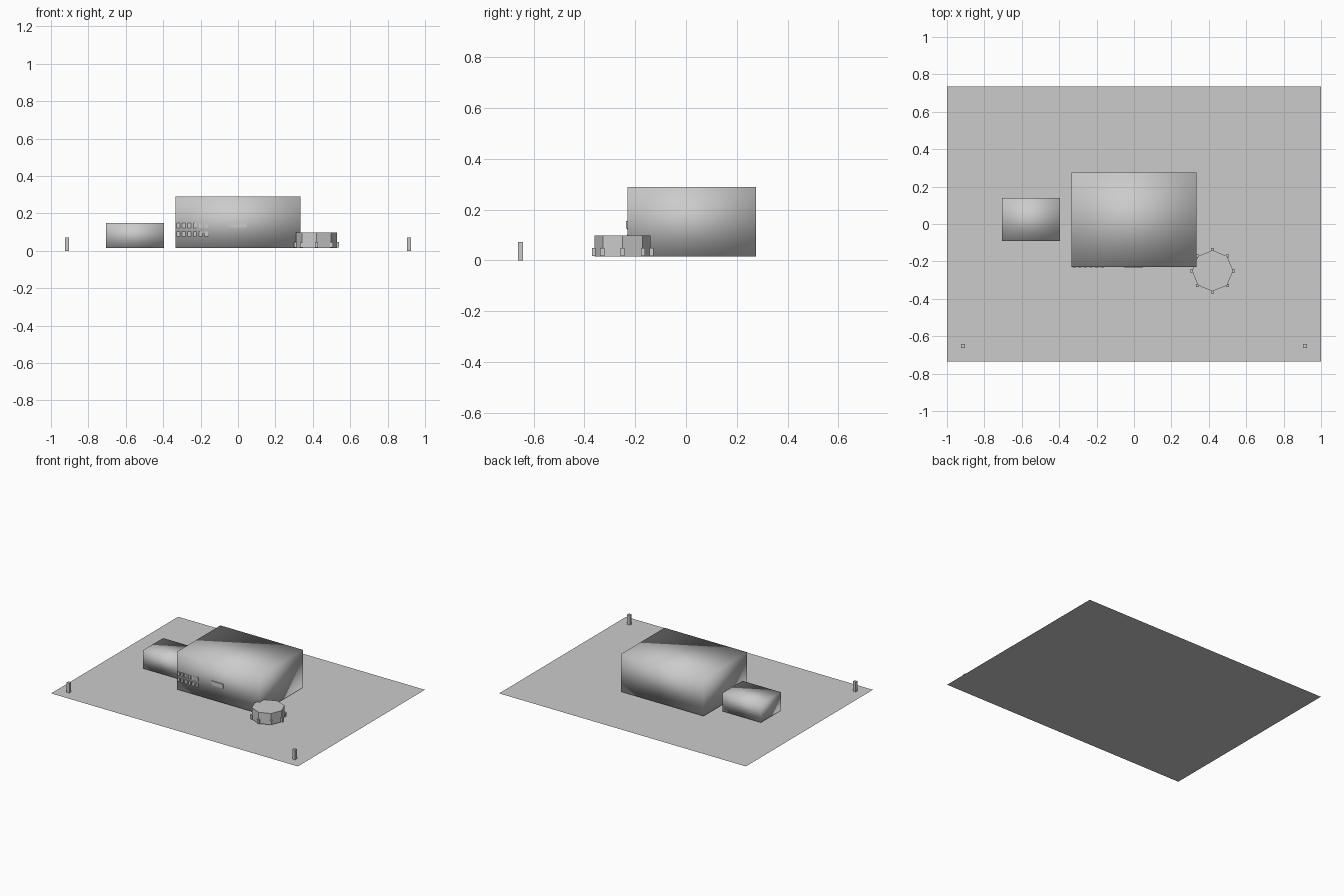
import bpy, bmesh, math
from mathutils import Matrix, Vector

if "Cube" in bpy.data.objects:
    bpy.data.objects.remove(bpy.data.objects["Cube"])

grey = bpy.data.materials.new("light_grey")
grey.diffuse_color = (0.6, 0.6, 0.6, 1)
grey.use_nodes = True
grey.node_tree.nodes["Principled BSDF"].inputs["Base Color"].default_value = grey.diffuse_color


def finish(name, bm, smooth=False):
    mesh = bpy.data.meshes.new(name)
    bm.normal_update()
    bm.to_mesh(mesh)
    bm.free()
    mesh.materials.append(grey)
    for p in mesh.polygons:
        p.use_smooth = smooth
    ob = bpy.data.objects.new(name, mesh)
    bpy.context.collection.objects.link(ob)
    return ob


def add_box(bm, x0, x1, y0, y1, z0, z1, turn=0):
    centre = Vector(((x0 + x1) / 2, (y0 + y1) / 2, (z0 + z1) / 2))
    m = (Matrix.Translation(centre) @ Matrix.Rotation(turn, 4, 'Z')
         @ Matrix.Diagonal((x1 - x0, y1 - y0, z1 - z0, 1)))
    bmesh.ops.create_cube(bm, size=1, matrix=m)


def box(name, *dims, smooth=False):
    bm = bmesh.new()
    add_box(bm, *dims)
    return finish(name, bm, smooth)


# Flat plot of land
bm = bmesh.new()
bmesh.ops.create_grid(bm, x_segments=1, y_segments=1, size=1,
                      matrix=Matrix.Diagonal((1, 0.735, 1, 1)))
finish("plot", bm)

# Main building and side annex, softly shaded boxes
box("main_building", -0.335, 0.335, -0.23, 0.275, 0.015, 0.29, smooth=True)
box("annex", -0.705, -0.395, -0.09, 0.14, 0.015, 0.15, smooth=True)

# Window plates on the left of the front wall
bm = bmesh.new()
for row_z in (0.09, 0.135):
    for i in range(6):
        x = -0.32 + 0.03 * i
        add_box(bm, x - 0.009, x + 0.009, -0.233, -0.229, row_z - 0.013, row_z + 0.013)
finish("front_windows", bm)

# Blank panel in the middle of the front wall
box("front_panel", -0.05, 0.045, -0.236, -0.229, 0.125, 0.155)

# Eight-sided pavilion at the front right corner
cx, cy, r = 0.42, -0.25, 0.11
bm = bmesh.new()
bmesh.ops.create_cone(bm, cap_ends=True, segments=8, radius1=r, radius2=r, depth=0.083,
                      matrix=Matrix.Translation((cx, cy, 0.0565)) @ Matrix.Rotation(math.pi / 4, 4, 'Z'))
finish("pavilion", bm)

# Small blocks at the pavilion corners
bm = bmesh.new()
for i in range(8):
    a = math.tau * i / 8
    x, y = cx + 0.113 * math.cos(a), cy + 0.113 * math.sin(a)
    add_box(bm, x - 0.008, x + 0.008, y - 0.008, y + 0.008, 0.018, 0.048)
finish("pavilion_blocks", bm)

# Gate posts at the front corners of the plot
for side, name in ((-1, "left_post"), (1, "right_post")):
    x = 0.915 * side
    box(name, x - 0.011, x + 0.011, -0.662, -0.642, 0, 0.072)
